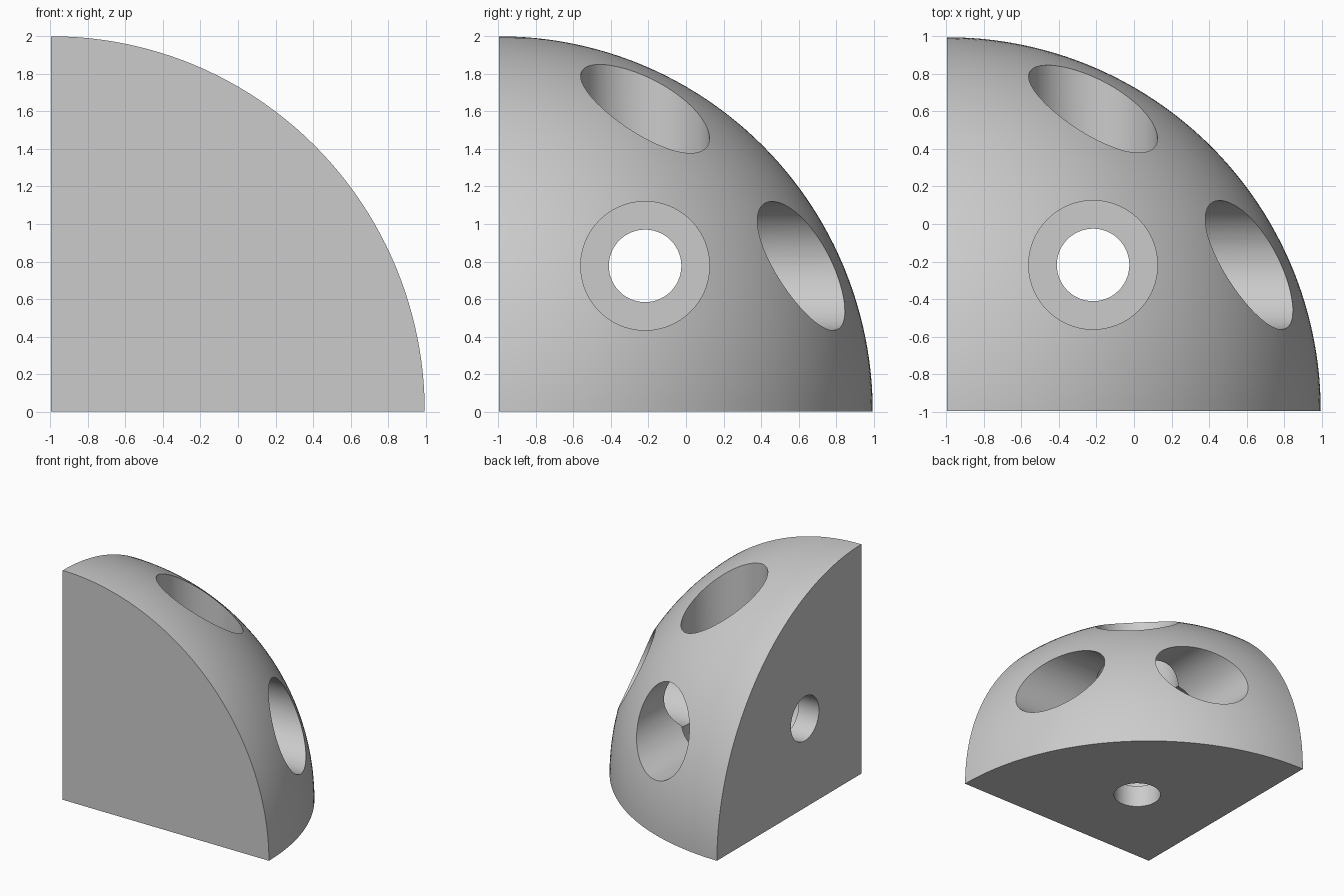
import bpy, bmesh, math
from mathutils import Vector, Matrix

if "Cube" in bpy.data.objects:
    bpy.data.objects.remove(bpy.data.objects["Cube"])

N = 48                             # segments per quarter turn
R = 2.0                            # ball radius
CORNER = Vector((-0.995, -0.995, 0.0))
AXIS = 0.777                       # distance of every bore axis from the flat faces
WIDE, NARROW, FLOOR = 0.343, 0.193, 0.195

grey = bpy.data.materials.new("light_grey")
grey.diffuse_color = (0.6, 0.6, 0.6, 1)
grey.use_nodes = True
grey.node_tree.nodes["Principled BSDF"].inputs["Base Color"].default_value = grey.diffuse_color


def make_object(name, bm):
    bmesh.ops.recalc_face_normals(bm, faces=bm.faces)
    mesh = bpy.data.meshes.new(name)
    bm.to_mesh(mesh)
    bm.free()
    mesh.materials.append(grey)
    obj = bpy.data.objects.new(name, mesh)
    bpy.context.collection.objects.link(obj)
    return obj


# Solid eighth of a ball, rounded toward +x, +y and +z
bm = bmesh.new()
centre = bm.verts.new((0, 0, 0))
pole = bm.verts.new((0, 0, R))
rings = []
for i in range(N):
    e = math.pi / 2 * i / N
    rings.append([bm.verts.new((R * math.cos(e) * math.cos(math.pi / 2 * j / N),
                                R * math.cos(e) * math.sin(math.pi / 2 * j / N),
                                R * math.sin(e))) for j in range(N + 1)])
for low, high in zip(rings, rings[1:]):
    for j in range(N):
        bm.faces.new((low[j], low[j + 1], high[j + 1], high[j]))
for j in range(N):
    bm.faces.new((rings[-1][j], rings[-1][j + 1], pole))
bm.faces.new([centre] + rings[0])                              # bottom
bm.faces.new([centre] + [r[0] for r in rings] + [pole])        # front
bm.faces.new([centre] + [r[-1] for r in rings] + [pole])       # left
body = make_object("ball_corner", bm)
body.scale = (0.995, 0.995, 1)
body.location = CORNER


def bore(name, axis, radius, start, end):
    """Cut a round hole along one axis (0 = x, 1 = y, 2 = z)."""
    bm = bmesh.new()
    turn = (Matrix.Rotation(math.pi / 2, 4, 'Y'),
            Matrix.Rotation(-math.pi / 2, 4, 'X'), Matrix())[axis]
    bmesh.ops.create_cone(bm, cap_ends=True, segments=96, radius1=radius,
                          radius2=radius, depth=end - start, matrix=turn)
    cutter = make_object(name, bm)
    place = Vector((AXIS, AXIS, AXIS))
    place[axis] = (start + end) / 2
    cutter.location = CORNER + place
    cutter.hide_render = True
    cutter.hide_set(True)
    mod = body.modifiers.new(name, 'BOOLEAN')
    mod.operation, mod.solver, mod.object = 'DIFFERENCE', 'EXACT', cutter
    return cutter


# Three wide bores meet inside; the sideways and upright ones continue narrower
cutters = [bore("wide_bore_" + "xyz"[a], a, WIDE, FLOOR, 2.4) for a in range(3)]
cutters += [bore("narrow_bore_" + "xyz"[a], a, NARROW, -0.3, 0.5) for a in (0, 2)]

# Bake the cuts, then smooth the curved surfaces
bpy.context.view_layer.update()
cut = bpy.data.meshes.new_from_object(
    body.evaluated_get(bpy.context.evaluated_depsgraph_get()))
body.modifiers.clear()
body.data = cut
for c in cutters:
    bpy.data.objects.remove(c)
bpy.ops.object.select_all(action='DESELECT')
body.select_set(True)
bpy.context.view_layer.objects.active = body
bpy.ops.object.shade_smooth_by_angle(angle=math.radians(30))
